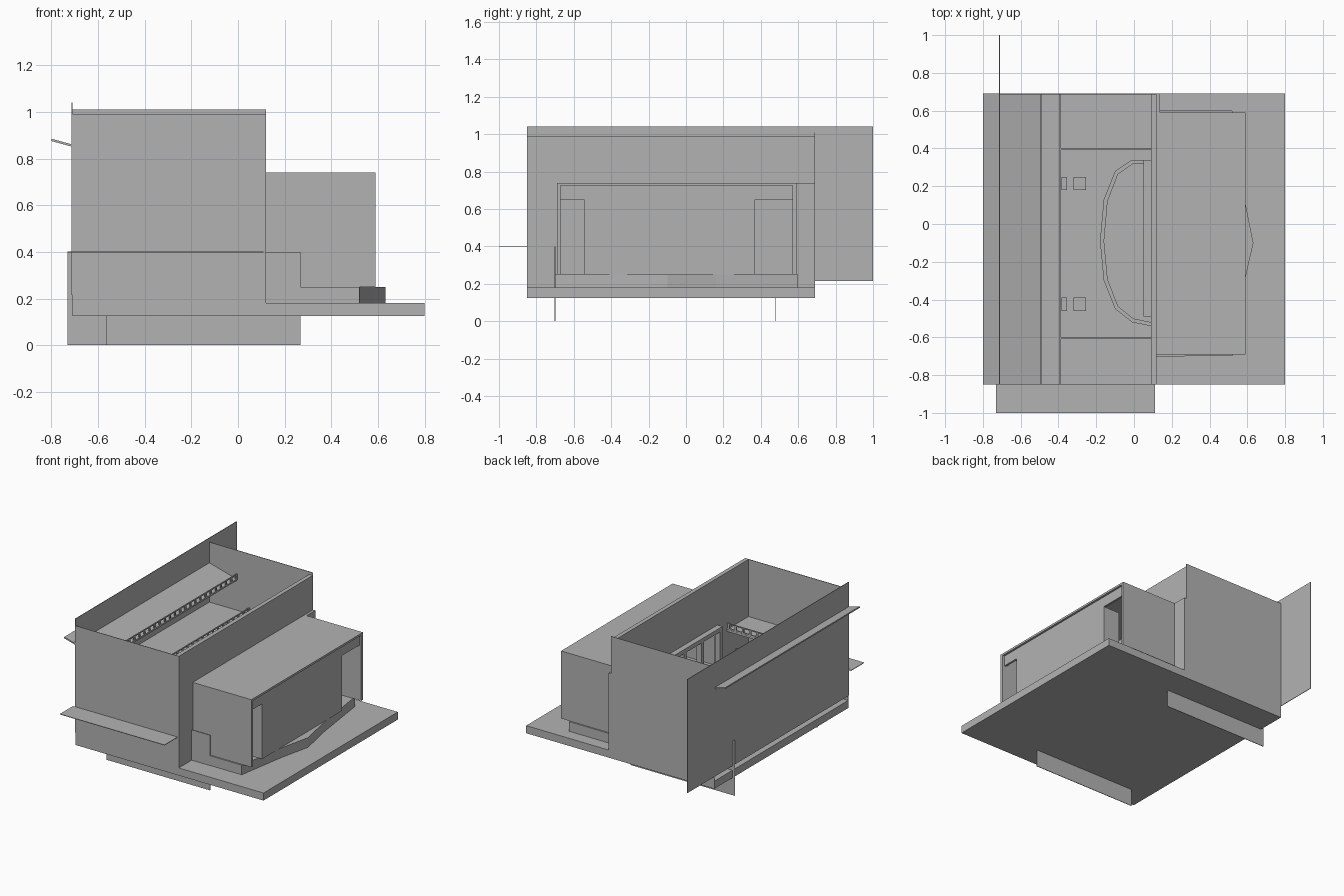
import bpy
import bmesh

cube = bpy.data.objects.get("Cube")
if cube:
    bpy.data.objects.remove(cube, do_unlink=True)

grey = bpy.data.materials.new("plain grey")
grey.use_nodes = True
grey.diffuse_color = (0.45, 0.45, 0.45, 1)
grey.node_tree.nodes["Principled BSDF"].inputs["Base Color"].default_value = (0.45, 0.45, 0.45, 1)


def finish(name, bm):
    bmesh.ops.recalc_face_normals(bm, faces=bm.faces)
    mesh = bpy.data.meshes.new(name)
    bm.to_mesh(mesh)
    bm.free()
    mesh.materials.append(grey)
    obj = bpy.data.objects.new(name, mesh)
    bpy.context.collection.objects.link(obj)
    return obj


def add_box(bm, x, y, z):
    verts = bmesh.ops.create_cube(bm, size=1)["verts"]
    for v in verts:
        for i, (lo, hi) in enumerate((x, y, z)):
            v.co[i] = (lo + hi) / 2 + v.co[i] * (hi - lo)


def box(name, x, y, z):
    bm = bmesh.new()
    add_box(bm, x, y, z)
    return finish(name, bm)


def prism(name, outline, lo, hi, axis="z"):
    """Extrude a flat outline along z (x, y points) or along y (x, z points)."""
    bm = bmesh.new()
    if axis == "z":
        pts, step = [(a, b, lo) for a, b in outline], (0, 0, hi - lo)
    else:
        pts, step = [(a, lo, b) for a, b in outline], (0, hi - lo, 0)
    face = bm.faces.new([bm.verts.new(p) for p in pts])
    top = bmesh.ops.extrude_face_region(bm, geom=[face])["geom"]
    bmesh.ops.translate(bm, vec=step, verts=[v for v in top if isinstance(v, bmesh.types.BMVert)])
    return finish(name, bm)


def railing(name, start, end, z, along):
    """Row of short posts with a top and a bottom bar."""
    bm = bmesh.new()
    lo, hi = (start[along], end[along])
    fixed = start[1 - along]
    across = (fixed - 0.004, fixed + 0.004)

    def part(span, zs):
        xy = (span, across) if along == 0 else (across, span)
        add_box(bm, xy[0], xy[1], zs)

    part((lo, hi), (z + 0.038, z + 0.045))
    part((lo, hi), (z, z + 0.01))
    count = round((hi - lo) / 0.06)
    for i in range(count + 1):
        p = lo + 0.01 + (hi - lo - 0.02) * i / count
        part((p - 0.007, p + 0.007), (z, z + 0.045))
    return finish(name, bm)


T = 0.004
FRONT, BACK = -0.85, 0.69
LEFT_X, WALL_X = -0.71, 0.12

# Ground slab and the tall open-topped hall
box("ground_slab", (LEFT_X, 0.8), (FRONT, BACK), (0.125, 0.18))
box("hall_front_wall", (LEFT_X, WALL_X), (FRONT, FRONT + T), (0.125, 0.99))
box("hall_back_wall", (LEFT_X, WALL_X), (BACK - T, BACK), (0.125, 1.01))
box("long_screen_wall", (LEFT_X - T, LEFT_X), (FRONT, 1.0), (0.215, 1.04))

# Dividing wall with a wide doorway
div = (0.09, WALL_X)
box("dividing_wall_top", div, (FRONT, BACK), (0.65, 0.99))
box("dividing_wall_front", div, (FRONT, -0.49), (0.18, 0.65))
box("dividing_wall_back", div, (0.34, BACK), (0.18, 0.65))
box("corner_pilaster", (WALL_X, 0.138), (0.59, BACK), (0.18, 0.74))

# Doorway frame projecting into the hall
frame = (0.05, 0.09)
box("door_frame_head", frame, (-0.49, 0.34), (0.62, 0.65))
for i, y in enumerate((-0.49, -0.28, -0.08, 0.12, 0.31)):
    box(f"door_frame_post_{i}", frame, (y, y + 0.03), (0.18, 0.62))

# Sloping upper shelf and awning
prism("upper_shelf", [(-0.8, 0.875), (-0.49, 0.79), (-0.49, 0.8), (-0.8, 0.885)],
      FRONT, BACK, "y")
railing("upper_railing", (-0.49, FRONT), (-0.49, BACK), 0.795, 1)

# Gallery around three sides
box("gallery_main", (LEFT_X, -0.39), (FRONT, BACK), (0.56, 0.575))
box("gallery_back", (-0.39, 0.09), (0.4, BACK), (0.56, 0.575))
box("gallery_front", (-0.39, 0.09), (FRONT, -0.6), (0.56, 0.575))
railing("gallery_railing", (-0.39, FRONT), (-0.39, BACK), 0.575, 1)
for side, y in (("back", 0.395), ("front", -0.605)):
    railing(f"gallery_{side}_railing", (-0.39, y), (0.09, y), 0.575, 0)

# Curved stepped platform inside the hall
arc = [(0.09, 0.34), (-0.01, 0.34), (-0.1, 0.28), (-0.16, 0.13), (-0.18, -0.09),
       (-0.16, -0.3), (-0.1, -0.45), (-0.01, -0.52), (0.09, -0.54)]
prism("platform_lower_step", arc, 0.18, 0.215)
inner = [(0.09 + (x - 0.09) * 0.93, -0.1 + (y + 0.1) * 0.96) for x, y in arc]
prism("platform_upper_step", inner, 0.215, 0.25)

# Small floor blocks
for side, y in (("back", 0.18), ("front", -0.46)):
    box(f"floor_block_small_{side}", (-0.385, -0.355), (y, y + 0.07), (0.18, 0.22))
    box(f"floor_block_large_{side}", (-0.32, -0.255), (y, y + 0.07), (0.18, 0.22))

# Annex platform with its bowed edge
prism("annex_platform", [(0.09, -0.7), (0.52, -0.7), (0.58, -0.33), (0.632, -0.1),
                         (0.58, 0.16), (0.52, 0.6), (0.09, 0.6)], 0.18, 0.25)

# Annex walls and roof
box("annex_roof", (WALL_X, 0.59), (-0.69, 0.59), (0.725, 0.74))
box("annex_front_side", (WALL_X, 0.59), (-0.69, -0.67), (0.25, 0.725))
box("annex_back_side", (WALL_X, 0.59), (0.57, 0.59), (0.25, 0.725))
box("annex_face", (0.56, 0.575), (-0.545, 0.37), (0.25, 0.65))
box("annex_face_head", (0.56, 0.575), (-0.67, 0.57), (0.65, 0.725))
for side, y in (("front", -0.545), ("back", 0.37 - T)):
    box(f"annex_opening_return_{side}", (0.44, 0.56), (y, y + T), (0.25, 0.65))

# Thin panels: two upright ones and a flat canopy
box("upright_panel_front", (-0.565, 0.267), (-0.702, -0.698), (0, 0.4))
box("upright_panel_back", (-0.73, 0.11), (0.478, 0.482), (0, 0.4))
box("flat_canopy", (-0.73, 0.11), (-1.0, FRONT), (0.398, 0.402))
